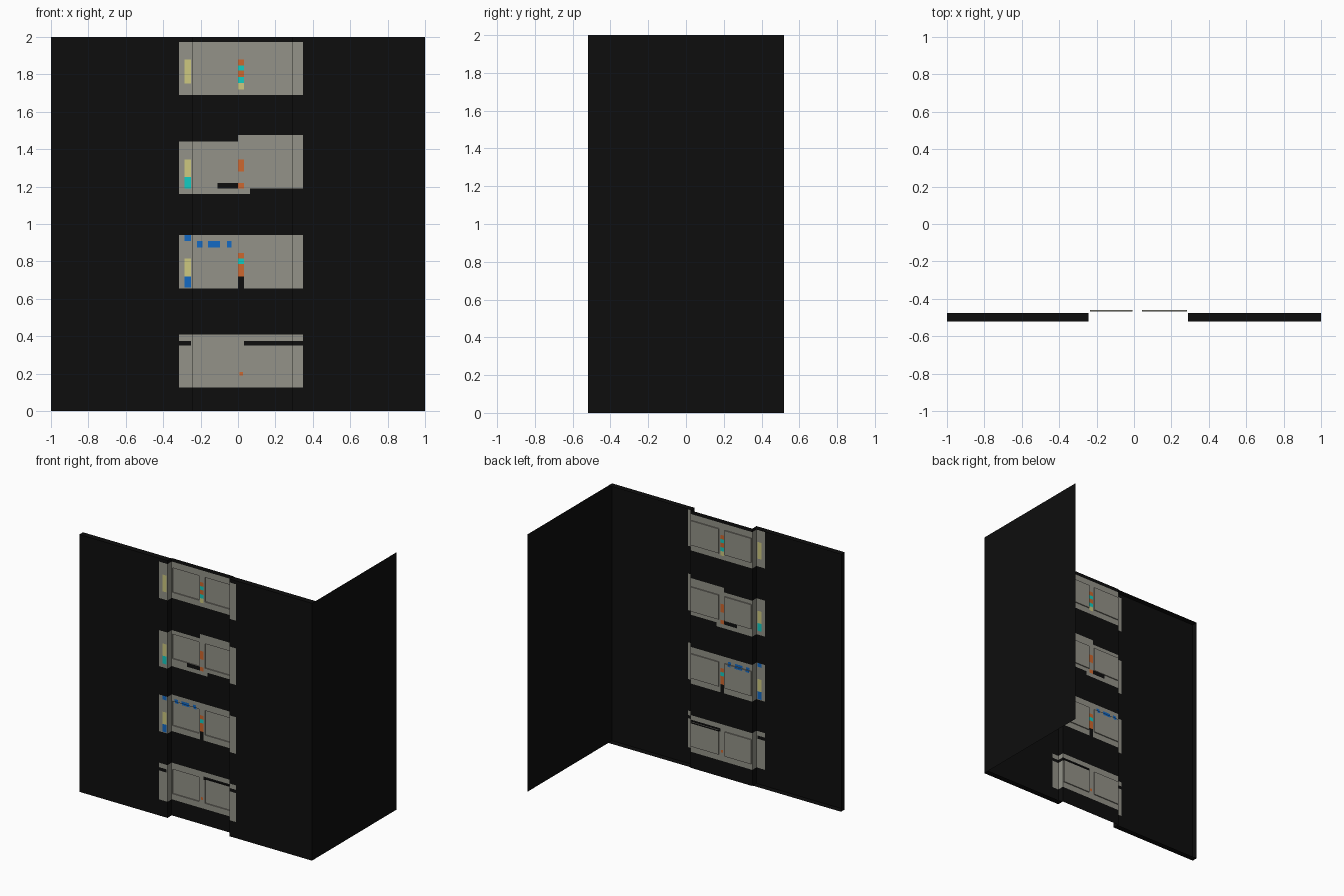
import bpy, bmesh

if "Cube" in bpy.data.objects:
    bpy.data.objects.remove(bpy.data.objects["Cube"])

# Flat colours (sRGB 0-255 -> linear)
def lin(c):
    c /= 255
    return c / 12.92 if c <= 0.04045 else ((c + 0.055) / 1.055) ** 2.4

COLOURS = {
    "black": (13, 13, 13), "grey": (147, 146, 136), "yellow": (205, 200, 128),
    "orange": (206, 103, 46), "cyan": (18, 204, 194), "blue": (20, 106, 196),
}
NAMES = list(COLOURS)
MATS = []
for n, rgb in COLOURS.items():
    m = bpy.data.materials.new(n)
    m.diffuse_color = (*[lin(c) for c in rgb], 1)
    m.use_nodes = True
    m.node_tree.nodes["Principled BSDF"].inputs["Base Color"].default_value = m.diffuse_color
    MATS.append(m)

# Painted areas seen from the front: colour, x0, x1, z0, z1 (later ones on top)
L, R = -0.316, 0.347            # window band ends
S0, S1 = -0.287, -0.25          # strip of marks on the left
C0, C1 = 0.0, 0.033             # column of marks between the panes
TOP_FLOOR = [
    ("grey", L, R, 1.69, 1.973), ("yellow", S0, S1, 1.75, 1.88),
    ("orange", C0, C1, 1.785, 1.88), ("cyan", C0, C1, 1.82, 1.848),
    ("cyan", C0, C1, 1.755, 1.785), ("yellow", C0, C1, 1.72, 1.755),
]
THIRD_FLOOR = [
    ("grey", L, 0.065, 1.16, 1.44), ("grey", C0, R, 1.19, 1.475),
    ("yellow", S0, S1, 1.25, 1.345), ("cyan", S0, S1, 1.19, 1.25),
    ("orange", C0, C1, 1.28, 1.345), ("black", -0.11, C0, 1.19, 1.22),
    ("orange", C0, C1, 1.19, 1.22),
]
SECOND_FLOOR = [
    ("grey", L, R, 0.655, 0.94), ("blue", S0, S1, 0.91, 0.94),
    ("blue", -0.22, -0.19, 0.875, 0.91), ("blue", -0.16, -0.095, 0.875, 0.91),
    ("blue", -0.06, -0.035, 0.875, 0.91), ("yellow", S0, S1, 0.72, 0.815),
    ("blue", S0, S1, 0.66, 0.72), ("orange", C0, C1, 0.72, 0.845),
    ("cyan", C0, C1, 0.785, 0.815), ("black", C0, C1, 0.655, 0.72),
]
GROUND_FLOOR = [
    ("grey", L, R, 0.125, 0.41), ("black", L, S1, 0.35, 0.375),
    ("black", C1, R, 0.35, 0.375), ("orange", 0.008, 0.028, 0.19, 0.21),
]
PAINT = TOP_FLOOR + THIRD_FLOOR + SECOND_FLOOR + GROUND_FLOOR

def paint_at(x, z):
    col = "black"
    for c, x0, x1, z0, z1 in PAINT:
        if x0 < x < x1 and z0 < z < z1:
            col = c
    return NAMES.index(col)

def cuts(a, b, vals):
    return sorted({a, b} | {v for v in vals if a < v < b})

def quad(bm, pts, mat=0):
    f = bm.faces.new([bm.verts.new(p) for p in pts])
    f.material_index = mat

def finish(name, bm):
    bmesh.ops.remove_doubles(bm, verts=bm.verts, dist=1e-5)
    me = bpy.data.meshes.new(name)
    bm.to_mesh(me)
    bm.free()
    for m in MATS:
        me.materials.append(m)
    ob = bpy.data.objects.new(name, me)
    bpy.context.collection.objects.link(ob)

def sheet(bm, x0, x1, z0, z1, y, holes=()):
    """Front-facing wall cut along the painted areas, leaving holes open."""
    xs = cuts(x0, x1, [v for p in PAINT for v in p[1:3]] + [v for h in holes for v in h[:2]])
    zs = cuts(z0, z1, [v for p in PAINT for v in p[3:]] + [v for h in holes for v in h[2:]])
    for a, b in zip(xs, xs[1:]):
        for c, d in zip(zs, zs[1:]):
            x, z = (a + b) / 2, (c + d) / 2
            if any(h[0] < x < h[1] and h[2] < z < h[3] for h in holes):
                continue
            quad(bm, [(a, y, c), (b, y, c), (b, y, d), (a, y, d)], paint_at(x, z))

def upright(bm, x, ya, yb, z0, z1, sx):
    """Side-facing strip coloured like the front at sx."""
    zs = cuts(z0, z1, [v for p in PAINT for v in p[3:]])
    for c, d in zip(zs, zs[1:]):
        quad(bm, [(x, ya, c), (x, yb, c), (x, yb, d), (x, ya, d)],
             paint_at(sx, (c + d) / 2))

def level(bm, x0, x1, ya, yb, z, mat=0):
    quad(bm, [(x0, ya, z), (x1, ya, z), (x1, yb, z), (x0, yb, z)], mat)

FRONT, BACK, DEEP, PANE = -0.52, -0.475, -0.468, -0.46
RX0, RX1 = -0.242, 0.29         # recess between the two outer walls

# Outer front walls with turned-in top, bottom and recess sides
bm = bmesh.new()
sheet(bm, -1, RX0, 0, 2, FRONT)
level(bm, -1, RX0, FRONT, BACK, 2)
level(bm, -1, RX0, BACK, FRONT, 0)
upright(bm, RX0, FRONT, DEEP, 0, 2, RX0)
upright(bm, -1, BACK, FRONT, 0, 2, -1)
finish("left_front_wall", bm)

bm = bmesh.new()
sheet(bm, RX1, 1, 0, 2, FRONT)
level(bm, RX1, 1, FRONT, BACK, 2)
level(bm, RX1, 1, BACK, FRONT, 0)
upright(bm, RX1, DEEP, FRONT, 0, 2, RX1)
finish("right_front_wall", bm)

# Recessed middle wall with openings for the panes
panes = [(a, b, z, z + 0.19) for z in (0.17, 0.70, 1.22, 1.735)
         for a, b in ((-0.235, -0.008), (0.042, 0.283))]
bm = bmesh.new()
sheet(bm, RX0, RX1, 0, 2, DEEP, panes)
finish("recessed_wall", bm)

# Sunken window panes with their reveals
bm = bmesh.new()
g = NAMES.index("grey")
for a, b, c, d in panes:
    sheet(bm, a, b, c, d, PANE)
    level(bm, a, b, DEEP, PANE, c, g)
    level(bm, a, b, PANE, DEEP, d, g)
    upright(bm, a, DEEP, PANE, c, d, a + 0.001)
    upright(bm, b, PANE, DEEP, c, d, b - 0.001)
finish("window_panes", bm)

# Plain side wall
bm = bmesh.new()
quad(bm, [(1, FRONT, 0), (1, 0.52, 0), (1, 0.52, 2), (1, FRONT, 2)])
finish("side_wall", bm)
